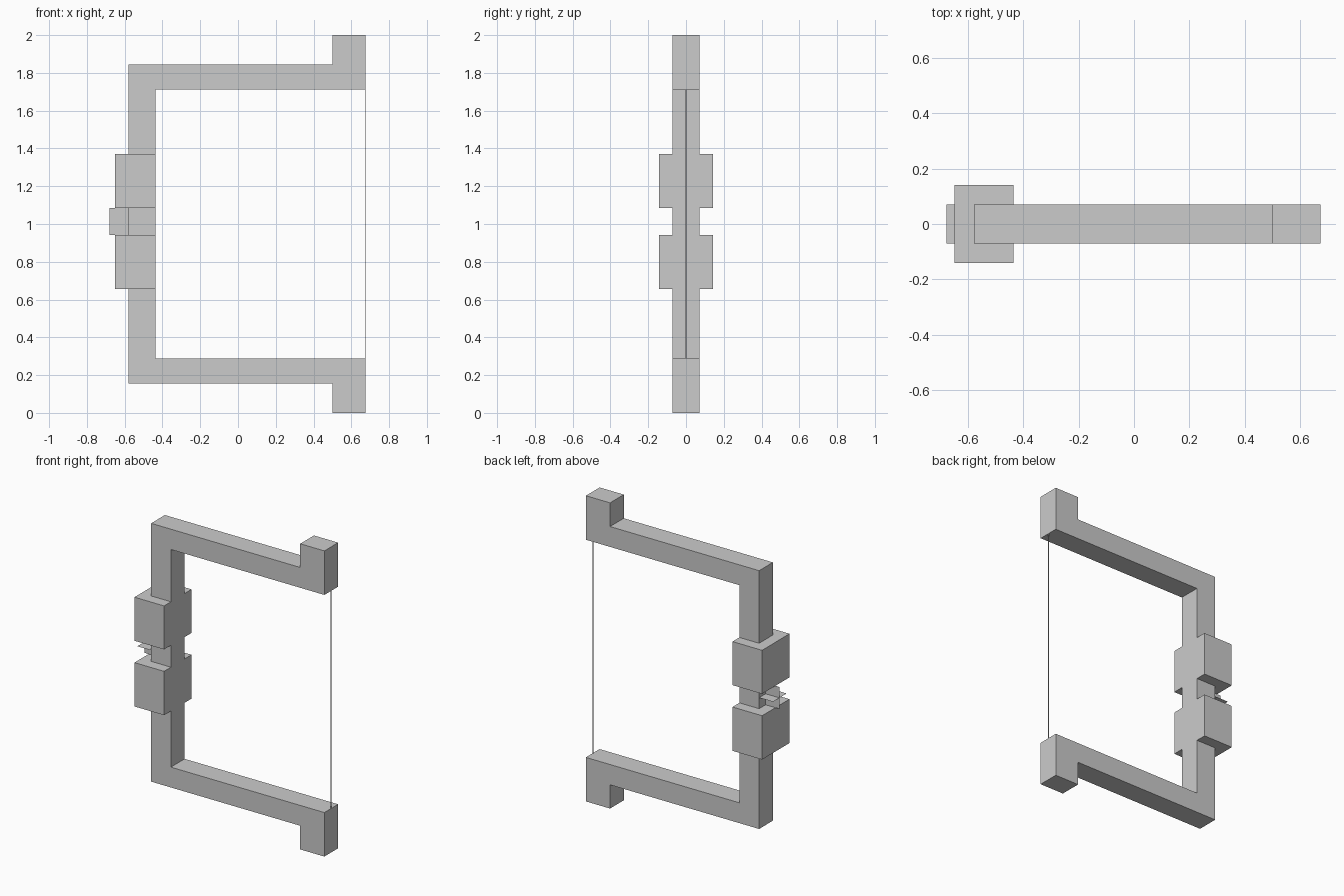
import bpy, bmesh

if "Cube" in bpy.data.objects:
    bpy.data.objects.remove(bpy.data.objects["Cube"])

MID = 1.0  # height of the mirror plane


def make_object(name, bm):
    bmesh.ops.recalc_face_normals(bm, faces=bm.faces)
    mesh = bpy.data.meshes.new(name)
    bm.to_mesh(mesh)
    bm.free()
    obj = bpy.data.objects.new(name, mesh)
    bpy.context.collection.objects.link(obj)
    return obj


def box(name, x0, x1, y0, y1, z0, z1):
    bm = bmesh.new()
    bmesh.ops.create_cube(bm, size=1)
    for v in bm.verts:
        v.co = (x1 if v.co.x > 0 else x0,
                y1 if v.co.y > 0 else y0,
                z1 if v.co.z > 0 else z0)
    return make_object(name, bm)


def plane(name, corners):
    bm = bmesh.new()
    bm.faces.new([bm.verts.new(c) for c in corners])
    return make_object(name, bm)


# Frame: one half outline plus its mirror image, extruded in y
half = [(-0.436, 0.288), (0.675, 0.288), (0.675, 0.0), (0.5, 0.0),
        (0.5, 0.155), (-0.579, 0.155)]
outline = half + [(x, 2 * MID - z) for x, z in reversed(half)]
bm = bmesh.new()
face = bm.faces.new([bm.verts.new((x, -0.071, z)) for x, z in outline])
side = bmesh.ops.extrude_face_region(bm, geom=[face])
bmesh.ops.translate(bm, vec=(0, 0.142, 0),
                    verts=[g for g in side["geom"] if isinstance(g, bmesh.types.BMVert)])
make_object("bow_frame", bm)

# Thick grip blocks above and below the arrow gap
for name, z0, z1 in (("lower_grip", 0.655, 0.942), ("upper_grip", 1.085, 1.37)):
    box(name, -0.65, -0.436, -0.142, 0.142, z0, z1)

# Crossed flat arrow rest in the gap
xa, xb = -0.679, -0.579
plane("arrow_rest_vertical", [(xa, 0.004, 0.942), (xb, 0.004, 0.942),
                              (xb, 0.004, 1.085), (xa, 0.004, 1.085)])
plane("arrow_rest_horizontal", [(xa, -0.071, 1.014), (xb, -0.071, 1.014),
                                (xb, 0.071, 1.014), (xa, 0.071, 1.014)])

# Thin bowstring, two halves meeting in the middle
for name, z0, z1 in (("lower_string", 0.288, MID), ("upper_string", MID, 1.712)):
    box(name, 0.672, 0.675, -0.0015, 0.0015, z0, z1)
